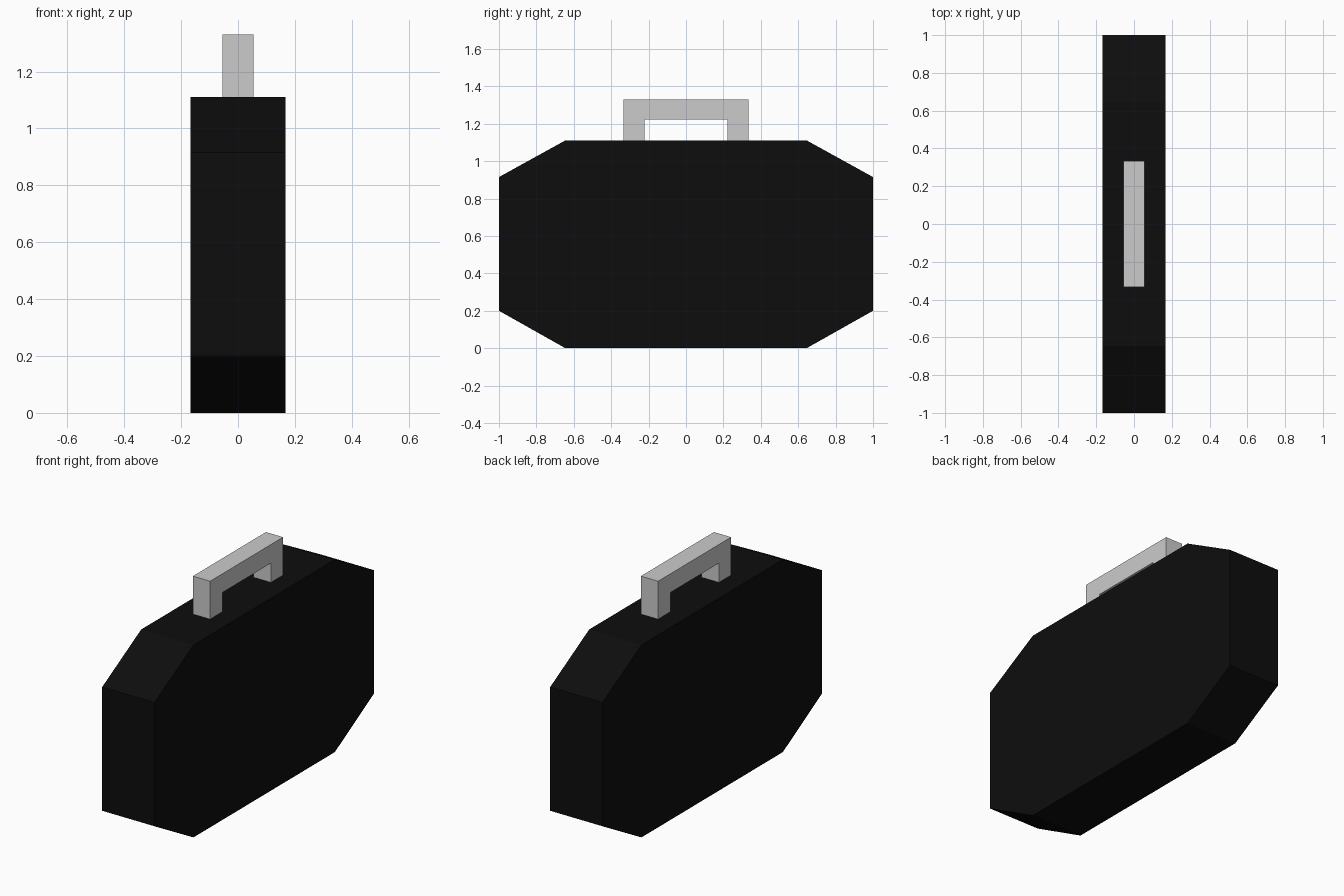
import bpy, bmesh

if "Cube" in bpy.data.objects:
    bpy.data.objects.remove(bpy.data.objects["Cube"])


def extruded_profile(name, profile, half_width):
    """Make a solid from a (y, z) outline, extruded along x."""
    bm = bmesh.new()
    face = bm.faces.new([bm.verts.new((-half_width, y, z)) for y, z in profile])
    result = bmesh.ops.extrude_face_region(bm, geom=[face])
    moved = [g for g in result["geom"] if isinstance(g, bmesh.types.BMVert)]
    bmesh.ops.translate(bm, verts=moved, vec=(2 * half_width, 0, 0))
    bmesh.ops.recalc_face_normals(bm, faces=bm.faces)
    mesh = bpy.data.meshes.new(name)
    bm.to_mesh(mesh)
    bm.free()
    obj = bpy.data.objects.new(name, mesh)
    bpy.context.collection.objects.link(obj)
    return obj


def mirrored(half):
    """Complete a symmetric outline from its +y half."""
    return half + [(-y, z) for y, z in reversed(half)]


# Case body: box with clipped corners
case = extruded_profile(
    "case_body", mirrored([(0.645, 0), (1, 0.2), (1, 0.915), (0.645, 1.111)]), 0.167)
black = bpy.data.materials.new("black")
black.diffuse_color = (0.004, 0.004, 0.004, 1)
black.use_nodes = True
black.node_tree.nodes["Principled BSDF"].inputs["Base Color"].default_value = black.diffuse_color
case.data.materials.append(black)

# Carrying handle: square-cut arch on top of the case
extruded_profile(
    "handle", mirrored([(0.222, 1.222), (0.222, 1.111), (0.333, 1.111), (0.333, 1.33)]), 0.055)
